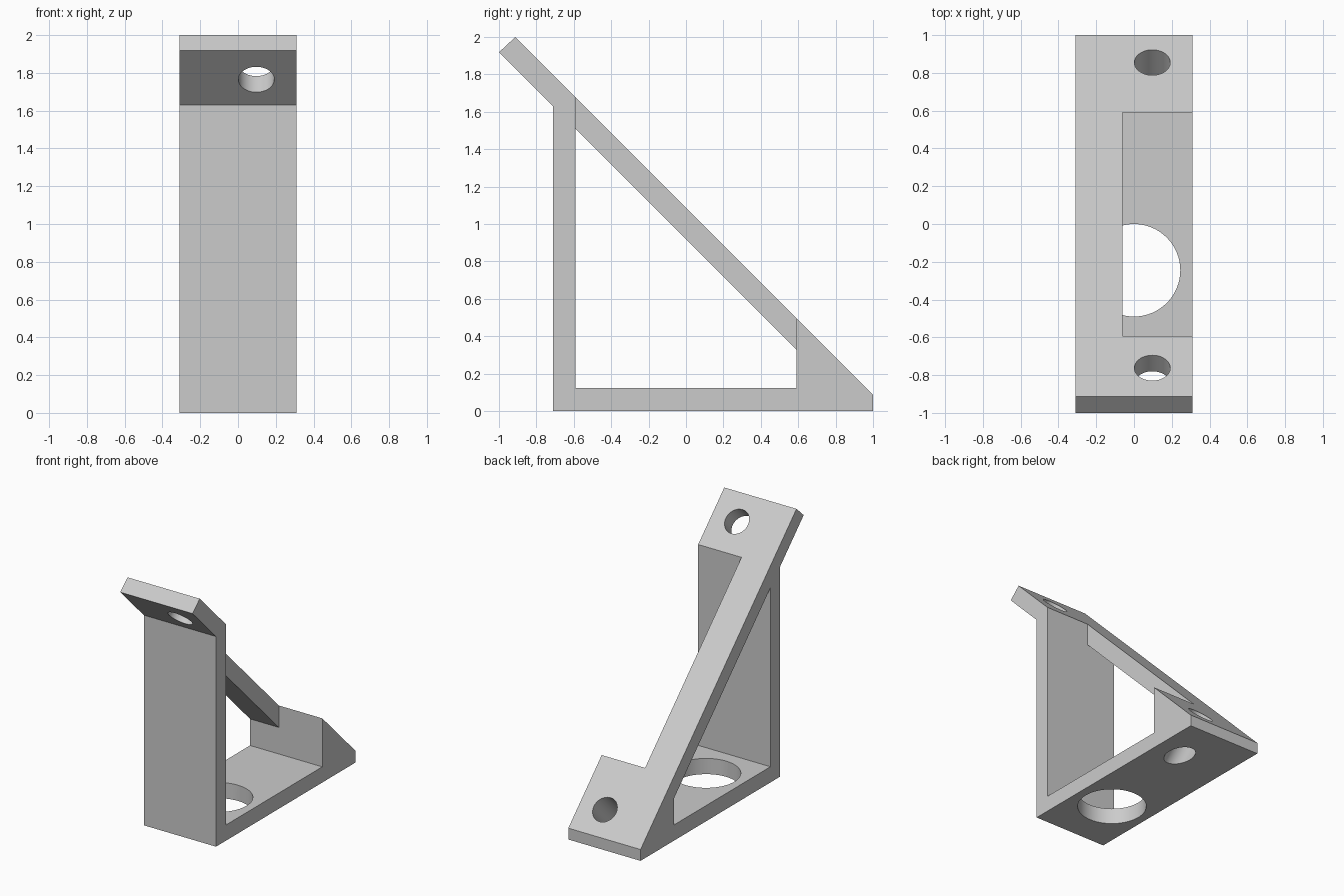
import bpy, bmesh, math
from mathutils import Matrix, Vector

default = bpy.data.objects.get("Cube")
if default:
    bpy.data.objects.remove(default, do_unlink=True)

grey = bpy.data.materials.new("light_grey")
grey.use_nodes = True
COLOUR = (0.6, 0.6, 0.6, 1)
grey.diffuse_color = COLOUR
grey.node_tree.nodes["Principled BSDF"].inputs["Base Color"].default_value = COLOUR


def finish(bm, name):
    bmesh.ops.recalc_face_normals(bm, faces=bm.faces)
    mesh = bpy.data.meshes.new(name)
    bm.to_mesh(mesh)
    bm.free()
    mesh.materials.append(grey)
    ob = bpy.data.objects.new(name, mesh)
    bpy.context.collection.objects.link(ob)
    return ob


def prism(name, profile, x0, x1):
    """Side profile of (y, z) points extruded from x0 to x1."""
    bm = bmesh.new()
    face = bm.faces.new([bm.verts.new((x0, y, z)) for y, z in profile])
    ext = bmesh.ops.extrude_face_region(bm, geom=[face])["geom"]
    verts = [v for v in ext if isinstance(v, bmesh.types.BMVert)]
    bmesh.ops.translate(bm, verts=verts, vec=(x1 - x0, 0, 0))
    return finish(bm, name)


def drill(name, centre, radius, length, tilt=0):
    """Round cutter, tilted about the x axis."""
    bm = bmesh.new()
    place = Matrix.Translation(Vector(centre)) @ Matrix.Rotation(tilt, 4, "X")
    bmesh.ops.create_cone(bm, cap_ends=True, segments=64, radius1=radius,
                          radius2=radius, depth=length, matrix=place)
    return finish(bm, name)


HALF = 0.31        # half width of the bracket
WALL, BACK = -0.592, 0.59   # inner faces of the front wall and the back block
FLOOR = 0.122      # top of the base plate
SLOPE = 1.088      # y + z on the sloping face
UNDER = 0.918      # y + z on the underside of the sloping brace

# Wall, base and sloping plate in one side profile
bracket = prism("angle_bracket", [
    (-0.712, 0), (1, 0), (1, SLOPE - 1), (SLOPE - 2, 2),
    (-1, UNDER + 1), (-0.712, UNDER + 0.712)], -HALF, HALF)

cutters = [
    # Opening under the diagonal brace
    prism("opening_cutter", [(WALL, FLOOR), (BACK, FLOOR), (BACK, UNDER - BACK),
                             (WALL, UNDER - WALL)], -0.5, 0.5),
    # Slot beside the brace
    prism("slot_cutter", [(WALL, FLOOR), (BACK, FLOOR), (BACK, 2.2),
                          (WALL, 2.2)], -0.062, 0.5),
    # Large hole in the base
    drill("base_hole_cutter", (0, -0.245, 0.05), 0.245, 0.5),
]
# Screw holes square to the slope
for y in (-0.762, 0.855):
    cutters.append(drill("screw_hole_cutter", (0.097, y, SLOPE - y),
                         0.095, 1.2, -math.pi / 4))

for cutter in cutters:
    cutter.hide_render = True
    mod = bracket.modifiers.new(cutter.name, "BOOLEAN")
    mod.operation = "DIFFERENCE"
    mod.solver = "EXACT"
    mod.object = cutter

# Bake the cuts and drop the cutters
bpy.context.view_layer.update()
graph = bpy.context.evaluated_depsgraph_get()
cut_mesh = bpy.data.meshes.new_from_object(bracket.evaluated_get(graph))
bracket.modifiers.clear()
bracket.data = cut_mesh
for cutter in cutters:
    bpy.data.objects.remove(cutter, do_unlink=True)

# Smooth hole walls, sharp edges elsewhere
bpy.ops.object.select_all(action="DESELECT")
bracket.select_set(True)
bpy.context.view_layer.objects.active = bracket
bpy.ops.object.shade_smooth_by_angle(angle=math.radians(30))
